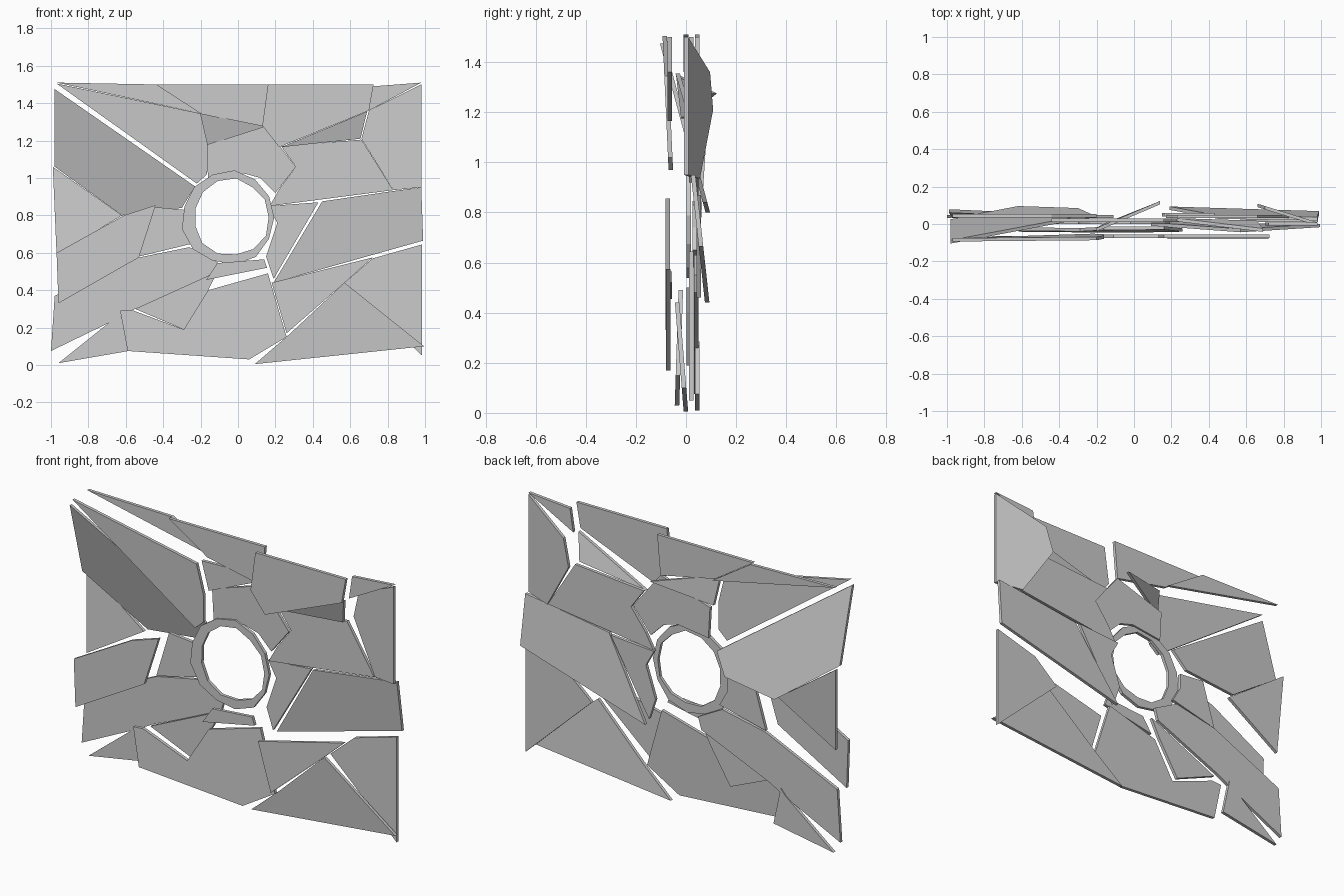
import bpy, bmesh, math, random

if "Cube" in bpy.data.objects:
    bpy.data.objects.remove(bpy.data.objects["Cube"])

THICK = 0.018


def prism(name, faces, depth):
    """Extrude flat xz outlines along y; depth(x, z) gives the centre plane."""
    bm = bmesh.new()
    cache = {}
    for outline in faces:
        vs = []
        for p in outline:
            if p not in cache:
                x, z = p
                cache[p] = bm.verts.new((x, depth(x, z) - THICK / 2, z))
            vs.append(cache[p])
        bm.faces.new(vs)
    ext = bmesh.ops.extrude_face_region(bm, geom=bm.faces[:])
    for v in ext["geom"]:
        if isinstance(v, bmesh.types.BMVert):
            v.co.y += THICK
    # close the front: the extrusion keeps only the moved cap
    bmesh.ops.recalc_face_normals(bm, faces=bm.faces[:])
    me = bpy.data.meshes.new(name)
    bm.to_mesh(me)
    bm.free()
    ob = bpy.data.objects.new(name, me)
    bpy.context.collection.objects.link(ob)
    return ob


def shard(name, pts, y=0.0, ax=0.0, az=0.0):
    """One broken plate: outline in xz, plane y + ax*x + az*z."""
    return prism("shard_" + name, [pts], lambda x, z: y + ax * x + az * z)


# upper left plates
shard("top_left_sliver", [(-.97, 1.51), (-.44, 1.5), (-.2, 1.345)], .045)
shard("top_left_wedge", [(-.97, 1.505), (-.2, 1.345), (-.16, 1.17), (-.165, 1.02), (-.22, .97)],
      -.017, 0, -.045)
shard("left_tilted", [(-.98, 1.475), (-.23, .955), (-.3, .84), (-.62, .8), (-.98, 1.06)],
      .303, 0, -.27)
shard("left_triangle", [(-.99, 1.06), (-.62, .8), (-.97, .59)], .002, 0, .064)

# top and upper right plates
shard("top_middle", [(-.44, 1.5), (.16, 1.5), (.14, 1.275), (-.2, 1.345)], .02)
shard("top_twisted", [(-.2, 1.345), (.14, 1.275), (-.17, 1.175)], .112, .416, -.044)
shard("above_ring", [(-.17, 1.175), (.14, 1.275), (.31, 1.06), (.2, .92), (.12, 1.0),
                     (.03, 1.025), (-.16, 1.0)], .02)
shard("top_right_middle", [(.16, 1.5), (.725, 1.5), (.7, 1.36), (.22, 1.165), (.13, 1.28)], -.065)
shard("top_right_corner", [(.72, 1.49), (.98, 1.51), (.7, 1.36)], 0)
shard("right_tilted", [(.98, 1.5), (.98, .95), (.83, .935), (.66, 1.21), (.7, 1.36)], .304, -.31)
shard("right_sliver", [(.69, 1.355), (.655, 1.21), (.23, 1.165)], .36, 0, -.29)
shard("right_middle", [(.23, 1.17), (.66, 1.205), (.83, .935), (.17, .85), (.22, .94), (.31, 1.06)],
      .04)

# lower right plates
shard("right_lower", [(.98, .95), (.99, .665), (.19, .44), (.45, .875), (.83, .93)], .133, 0, -.11)
shard("right_of_ring", [(.16, .85), (.43, .87), (.19, .46), (.15, .58), (.21, .76)], .05)
shard("right_edge", [(.985, .645), (.72, .57), (.57, .44), (.985, .05)], .02)
shard("lower_right_front", [(.18, .44), (.72, .575), (.57, .44), (.26, .17)], -.07)
shard("bottom_right", [(.09, .005), (.27, .16), (.57, .44), (.995, .1)], 0, 0, -.08)

# bottom and lower left plates
shard("bottom_middle", [(-.63, .29), (-.57, .295), (-.29, .19), (-.16, .4), (.16, .49),
                        (.26, .15), (.06, .03), (-.59, .075)], -.037, 0, .033)
shard("below_ring", [(-.17, .455), (-.11, .545), (.14, .565), (.155, .52)], -.065)
shard("bottom_left_triangle", [(-.96, .01), (-.66, .25), (-.63, .285), (-.585, .075)], .045)
shard("lower_left", [(-1.0, .075), (-.98, .37), (-.53, .575), (-.26, .63), (-.11, .55),
                     (-.13, .48), (-.55, .3), (-.66, .24)], .04)
shard("lower_left_triangle", [(-.55, .3), (-.29, .19), (-.16, .4), (-.11, .5)], .01)
shard("left_front", [(-.97, .6), (-.61, .8), (-.44, .855), (-.53, .575), (-.96, .33)], -.073)
shard("left_of_ring", [(-.45, .845), (-.29, .83), (-.29, .74), (-.24, .65), (-.53, .58)], .035)

# jagged ring of debris around the hole
random.seed(4)
N = 13
inner, outer = [], []
for i in range(N):
    a = 2 * math.pi * i / N
    c, s = math.cos(a), math.sin(a)
    ri = .203 + random.uniform(-.008, .008)
    ro = .25 + random.uniform(-.008, .008)
    inner.append((-.035 + ri * c, .79 + ri * s))
    outer.append((-.05 + ro * c, .788 + ro * s))
quads = [[inner[i], outer[i], outer[(i + 1) % N], inner[(i + 1) % N]] for i in range(N)]
prism("hole_ring", quads, lambda x, z: .01)
